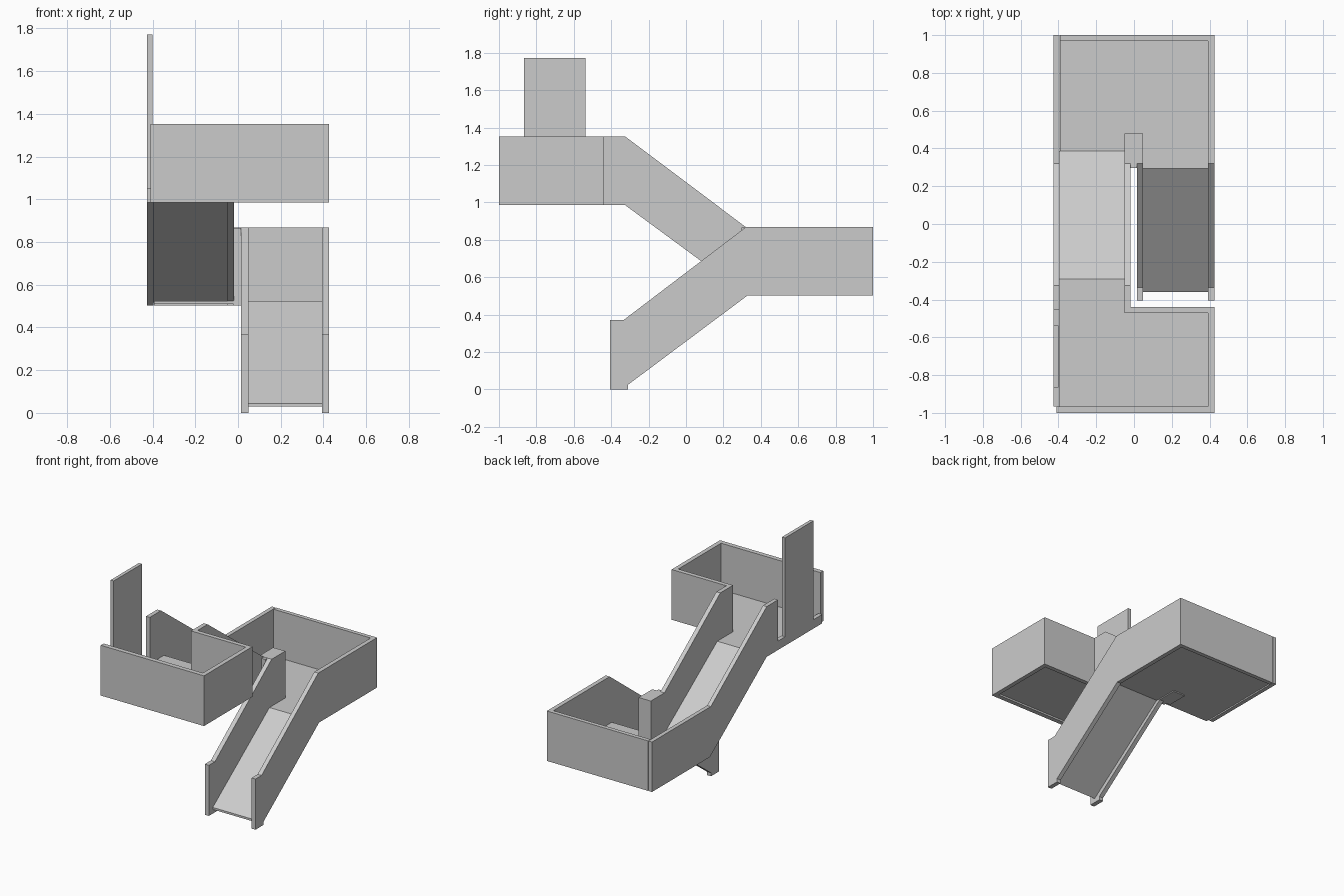
import bpy, bmesh
from mathutils import Vector

if "Cube" in bpy.data.objects:
    bpy.data.objects.remove(bpy.data.objects["Cube"])


def prism(name, outline, start, end, axis):
    """Extrude a 2D outline along x (outline in y,z) or along z (outline in x,y)."""
    bm = bmesh.new()
    place = (lambda a, b: (start, a, b)) if axis == 'X' else (lambda a, b: (a, b, start))
    face = bm.faces.new([bm.verts.new(place(a, b)) for a, b in outline])
    res = bmesh.ops.extrude_face_region(bm, geom=[face])
    move = Vector((end - start, 0, 0)) if axis == 'X' else Vector((0, 0, end - start))
    verts = [g for g in res['geom'] if isinstance(g, bmesh.types.BMVert)]
    bmesh.ops.translate(bm, verts=verts, vec=move)
    bmesh.ops.recalc_face_normals(bm, faces=bm.faces)
    mesh = bpy.data.meshes.new(name)
    bm.to_mesh(mesh)
    bm.free()
    obj = bpy.data.objects.new(name, mesh)
    bpy.context.collection.objects.link(obj)
    return obj


def box(name, x0, x1, y0, y1, z0, z1):
    return prism(name, [(x0, y0), (x1, y0), (x1, y1), (x0, y1)], z0, z1, 'Z')


W = 0.425      # half width
IN = 0.393     # inner face of the outer walls

# Lower flight: outer wall runs on along the middle landing
foot = [(0.32, 0.868), (-0.335, 0.37), (-0.405, 0.37), (-0.405, 0),
        (-0.31, 0), (-0.31, 0.025), (0.33, 0.503)]
prism("lower_outer_wall", foot + [(1, 0.503), (1, 0.868)], IN, W, 'X')
prism("lower_inner_wall", foot + [(0.33, 0.868)], 0.015, 0.048, 'X')
prism("lower_ramp", [(-0.36, 0.03), (-0.36, 0.045), (0.295, 0.525),
                     (0.32, 0.525), (0.32, 0.512), (0.297, 0.512)], 0.048, IN, 'X')

# Middle landing
box("middle_floor", -IN, IN, 0.30, 0.97, 0.511, 0.525)
box("middle_back_wall", -IN, IN, 0.97, 1.0, 0.503, 0.868)
box("newel_block", -0.05, 0.048, 0.32, 0.478, 0.503, 0.868)
box("newel_link", -0.02, 0.015, 0.297, 0.32, 0.503, 0.866)

# Upper flight: left wall spans landing, flight and door sill
prism("left_wall", [(1, 0.503), (0.33, 0.503), (-0.325, 0.985), (-0.965, 0.985),
                    (-0.965, 1.05), (-0.455, 1.05), (-0.455, 1.352), (-0.325, 1.352),
                    (0.32, 0.868), (1, 0.868)], -W, -0.395, 'X')
prism("upper_inner_wall", [(0.33, 0.503), (-0.325, 0.985), (-0.44, 0.985),
                           (-0.44, 1.352), (-0.325, 1.352), (0.32, 0.868),
                           (0.33, 0.868)], -0.05, -0.018, 'X')
prism("upper_ramp", [(0.387, 0.525), (-0.29, 1.012), (-0.315, 1.012),
                     (-0.30, 1.0), (0.37, 0.518)], -0.395, -0.05, 'X')

# Upper landing with its wrap-around wall
prism("upper_floor", [(-0.395, -0.97), (IN, -0.97), (IN, -0.47), (-0.05, -0.47),
                      (-0.05, -0.29), (-0.395, -0.29)], 0.998, 1.012, 'Z')
prism("upper_wall", [(-0.41, -1), (W, -1), (W, -0.44), (-0.05, -0.44), (-0.05, -0.472),
                     (IN, -0.472), (IN, -0.966), (-0.41, -0.966)], 0.985, 1.352, 'Z')

# Door panel standing on the sill
box("door_panel", -W, -0.40, -0.865, -0.538, 1.05, 1.773)
